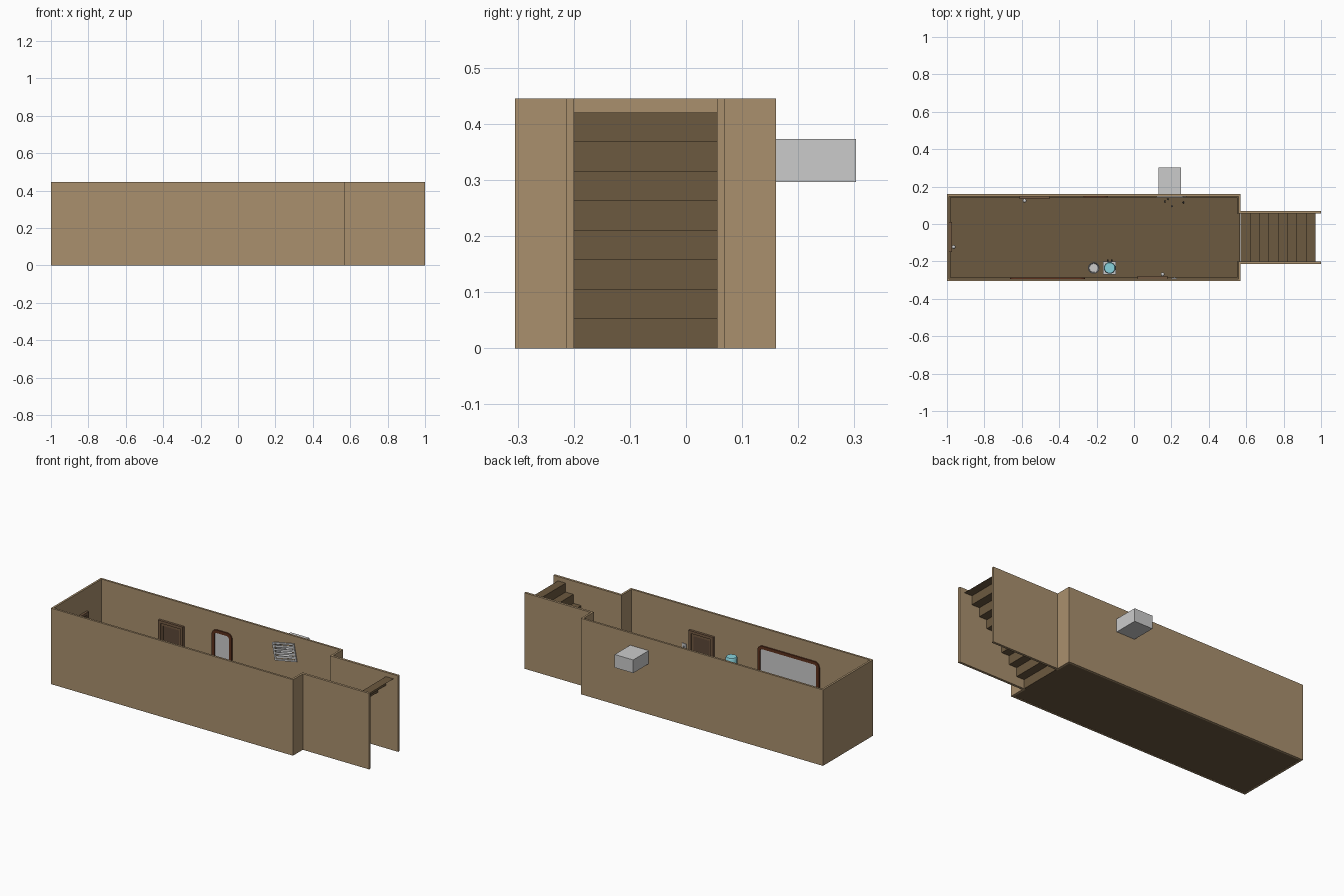
import bpy, bmesh
from math import pi, cos, sin, radians
from mathutils import Matrix, Vector

if "Cube" in bpy.data.objects:
    bpy.data.objects.remove(bpy.data.objects["Cube"])


def mat(name, c):
    m = bpy.data.materials.new(name)
    m.diffuse_color = (*c, 1)
    m.use_nodes = True
    m.node_tree.nodes["Principled BSDF"].inputs["Base Color"].default_value = m.diffuse_color
    return m


TAN = mat("wall_tan", (0.40, 0.28, 0.155))
BROWN = mat("floor_brown", (0.15, 0.10, 0.05))
WOOD = mat("door_wood", (0.17, 0.10, 0.055))
DARK = mat("door_panel", (0.11, 0.065, 0.04))
RED = mat("frame_red", (0.11, 0.03, 0.012))
CYAN = mat("bottle_cyan", (0.25, 0.65, 0.72))
BLACK = mat("dark_metal", (0.03, 0.03, 0.03))
ID = Matrix.Identity(4)


def finish(name, bm, m=None, M=ID, smooth=False):
    bmesh.ops.recalc_face_normals(bm, faces=bm.faces)
    me = bpy.data.meshes.new(name)
    bm.to_mesh(me)
    bm.free()
    o = bpy.data.objects.new(name, me)
    bpy.context.collection.objects.link(o)
    o.matrix_world = M
    if m:
        me.materials.append(m)
    if smooth:
        bpy.context.view_layer.objects.active = o
        bpy.ops.object.select_all(action='DESELECT')
        o.select_set(True)
        bpy.ops.object.shade_smooth_by_angle(angle=radians(35))
    return o


def boxes(name, spans, m=None, M=ID):
    """One object from boxes given as (x0, x1, y0, y1, z0, z1)."""
    bm = bmesh.new()
    for x0, x1, y0, y1, z0, z1 in spans:
        T = Matrix.Translation(((x0 + x1) / 2, (y0 + y1) / 2, (z0 + z1) / 2))
        S = Matrix.Diagonal((x1 - x0, y1 - y0, z1 - z0, 1))
        bmesh.ops.create_cube(bm, size=1, matrix=T @ S)
    return finish(name, bm, m, M)


def lathe(name, prof, n, loc, m=None):
    """Revolve (radius, z) points about z."""
    bm = bmesh.new()
    rings = [[bm.verts.new((r * cos(2 * pi * (i + .5) / n), r * sin(2 * pi * (i + .5) / n), z))
              for i in range(n)] for r, z in prof]
    for a, b in zip(rings, rings[1:]):
        for i in range(n):
            bm.faces.new((a[i], a[(i + 1) % n], b[(i + 1) % n], b[i]))
    bm.faces.new(rings[0])
    bm.faces.new(rings[-1])
    return finish(name, bm, m, Matrix.Translation(loc), True)


def round_rect(w, h, r, n=5):
    pts = []
    for k, (sx, sz) in enumerate(((1, 1), (-1, 1), (-1, -1), (1, -1))):
        for i in range(n + 1):
            a = pi / 2 * (k + i / n)
            pts.append((sx * (w / 2 - r) + r * cos(a), sz * (h / 2 - r) + r * sin(a)))
    return pts


# Room and corridor walls: one footprint extruded upward
H, t = 0.445, 0.012
X0, X1, Y0, Y1 = -1.0, 0.57, -0.305, 0.16
S0, S1 = -0.20, 0.055
outer = [(X0, Y0), (X1, Y0), (X1, S0 - .014), (1, S0 - .014), (1, S0), (X1 - t, S0), (X1 - t, Y0 + t),
         (X0 + t, Y0 + t), (X0 + t, Y1 - t), (X1 - t, Y1 - t), (X1 - t, S1), (1, S1), (1, S1 + .014),
         (X1, S1 + .014), (X1, Y1), (X0, Y1)]
bm = bmesh.new()
# the ring of walls is open at the stairs, so the outline is a single loop
f = bm.faces.new([bm.verts.new((x, y, 0)) for x, y in outer])
ext = bmesh.ops.extrude_face_region(bm, geom=[f])
bmesh.ops.translate(bm, vec=(0, 0, H), verts=[v for v in ext["geom"] if isinstance(v, bmesh.types.BMVert)])
walls = finish("walls", bm, TAN)

# Opening in the back wall for the duct
cut = boxes("duct_cutter", [(.134, .246, .14, .17, .30, .369)])
cut.hide_render = True
cut.hide_viewport = True
mod = walls.modifiers.new("duct_hole", 'BOOLEAN')
mod.object = cut
mod.operation = 'DIFFERENCE'
mod.solver = 'EXACT'

boxes("floor", [(X0 + .002, X1 - .002, Y0 + .002, Y1 - .002, 0.001, 0.005)], BROWN)

# Baseboards
a, b, c, d, s = X0 + t, X1 - t, Y0 + t, Y1 - t, .007
boxes("baseboard", [(a, b, c, c + s, .004, .024), (a, b, d - s, d, .004, .024), (a, a + s, c, d, .004, .024),
                    (b - s, b, c, S0, .004, .024), (b - s, b, S1, d, .004, .024)], BROWN)

# Stairs: folded sheet of risers and treads
bm = bmesh.new()
line = [(.57, .003)]
for i in range(8):
    z = .42 * (i + 1) / 8
    line += [(.57 + .05 * i, z), (.57 + .05 * (i + 1), z)]
pairs = [[bm.verts.new((x, y, z)) for y in (S0, S1)] for x, z in line]
for p, q in zip(pairs, pairs[1:]):
    bm.faces.new((p[0], q[0], q[1], p[1]))
finish("stairs", bm, BROWN)

# Duct box behind the back wall
x0, x1, z0, z1, e = .13, .25, .296, .373, .004
boxes("duct", [(x0, x1, .303 - e, .303, z0, z1), (x0, x1, Y1, .303 - e, z0, z0 + e), (x0, x1, Y1, .303 - e, z1 - e, z1),
               (x0, x0 + e, Y1, .303 - e, z0 + e, z1 - e), (x1 - e, x1, Y1, .303 - e, z0 + e, z1 - e)])

# Crooked vent grille with slats, and its screws on the floor
M = Matrix.Translation((.20, Y1 - t, .337)) @ Matrix.Rotation(radians(-11), 4, 'Y')
w, h, r = .072, .052, .010
spans = [(-w, w, -.006, 0, h - r, h), (-w, w, -.006, 0, -h, r - h),
         (-w, r - w, -.006, 0, r - h, h - r), (w - r, w, -.006, 0, r - h, h - r)]
spans += [(r - w, w - r, -.005, -.001, z - .006, z + .006) for z in (-.030, -.010, .010, .030)]
boxes("vent_grille", spans, None, M)
for i, (x, y) in enumerate(((.165, .12), (.18, .132), (.205, .095), (.265, .115))):
    lathe(f"loose_screw_{i}", [(.002, 0), (.002, .004), (.005, .004), (.004, .007)], 8, (x, y, .005), BLACK)


# Doors, built facing -y and turned onto each wall
def door(name, M):
    w, h, f = .08, .312, .016
    boxes(name + "_frame", [(-w, f - w, -.014, 0, .005, h), (w - f, w, -.014, 0, .005, h),
                            (f - w, w - f, -.014, 0, h - f, h)], WOOD, M)
    boxes(name + "_slab", [(f - w, w - f, -.005, 0, .005, h - f)], DARK, M)
    rails = [(-.064, .064, -.008, -.005, z, z + .014) for z in (.005, .145, .282)]
    rails += [(x, x + .012, -.008, -.005, .005, .296) for x in (-.064, .052)]
    boxes(name + "_rails", rails, WOOD, M)
    bm = bmesh.new()
    bmesh.ops.create_uvsphere(bm, u_segments=16, v_segments=10, radius=.010,
                              matrix=Matrix.Translation((-.053, -.024, .145)))
    bmesh.ops.create_cone(bm, cap_ends=True, segments=12, radius1=.005, radius2=.005, depth=.016,
                          matrix=Matrix.Translation((-.053, -.013, .145)) @ Matrix.Rotation(pi / 2, 4, 'X'))
    finish(name + "_knob", bm, None, M, True)


def on_wall(x, y, z, deg):
    return Matrix.Translation((x, y, z)) @ Matrix.Rotation(radians(deg), 4, 'Z')


door("back_door", on_wall(-.532, d, 0, 0))
door("front_door", on_wall(.10, c, 0, 180))
door("left_door", on_wall(a, -.07, 0, 90))


# Framed mirrors with rounded corners
def rounded(pts_fn, r):
    return pts_fn


def mirror(name, w, h, M):
    def loop(bm, ww, hh, r, y):
        vs = []
        for k, (sx, sz) in enumerate(((1, 1), (-1, 1), (-1, -1), (1, -1))):
            for i in range(6):
                g = pi / 2 * (k + i / 5)
                vs.append(bm.verts.new((sx * (ww / 2 - r) + r * cos(g), y, sz * (hh / 2 - r) + r * sin(g))))
        return vs
    bm = bmesh.new()
    f = .036
    ls = [loop(bm, w, h, .03, 0), loop(bm, w, h, .03, -.007),
          loop(bm, w - f, h - f, .015, -.007), loop(bm, w - f, h - f, .015, 0)]
    for p, q in zip(ls, ls[1:]):
        for i in range(24):
            bm.faces.new((p[i], p[(i + 1) % 24], q[(i + 1) % 24], q[i]))
    finish(name + "_frame", bm, RED, M)
    bm = bmesh.new()
    bm.faces.new(loop(bm, w - f, h - f, .015, -.003))
    finish(name + "_glass", bm, None, M)


mirror("back_mirror", .13, .25, on_wall(-.205, d, .225, 0))
mirror("front_mirror", .40, .21, on_wall(-.462, c, .237, 180))

# Light switch
boxes("light_switch", [(-.014, .014, -.004, 0, -.02, .02), (-.004, .004, -.010, -.004, -.006, .006)],
      None, on_wall(.215, c, .20, 180))

# Water cooler and bin
boxes("cooler_base", [(-.165, -.095, -.27, -.20, .005, .165)])
boxes("cooler_tap", [(-.145, -.137, -.20, -.19, .12, .13), (-.123, -.115, -.20, -.19, .12, .13)], BLACK)
lathe("cooler_bottle", [(.013, .163), (.013, .175), (.032, .192), (.032, .25), (.028, .258)], 12,
      (-.13, -.235, 0), CYAN)
lathe("waste_bin", [(.024, .005), (.029, .10), (.031, .10), (.031, .106), (.027, .106), (.023, .012)], 20,
      (-.215, -.235, 0))
